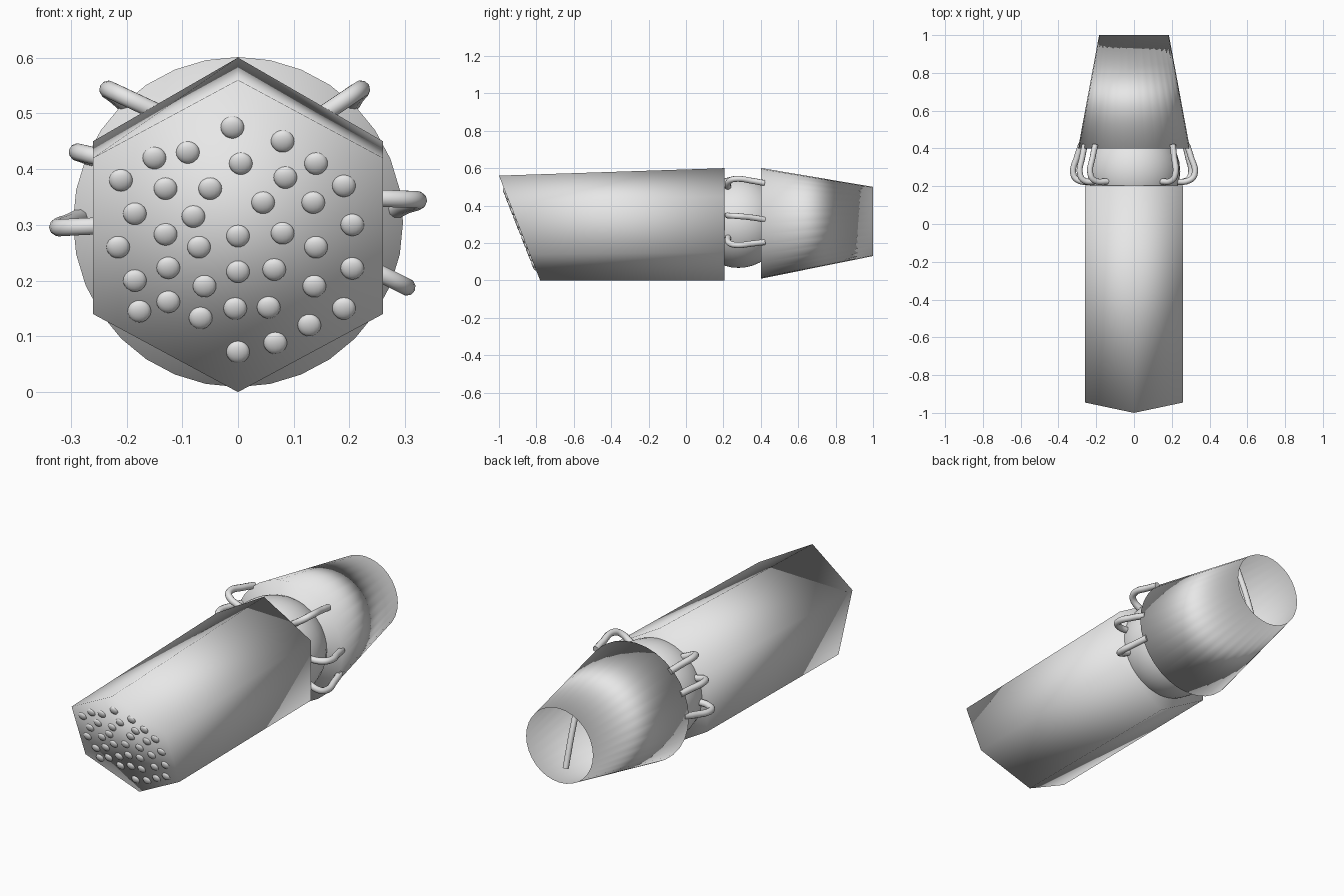
import bpy, bmesh, math
from mathutils import Matrix, Vector

if "Cube" in bpy.data.objects:
    bpy.data.objects.remove(bpy.data.objects["Cube"])

grey = bpy.data.materials.new("plain_grey")
grey.diffuse_color = (0.8, 0.8, 0.8, 1)
grey.use_nodes = True
grey.node_tree.nodes["Principled BSDF"].inputs["Base Color"].default_value = grey.diffuse_color


def finish(name, bm):
    bmesh.ops.recalc_face_normals(bm, faces=bm.faces)
    for f in bm.faces:
        f.smooth = True
    me = bpy.data.meshes.new(name)
    bm.to_mesh(me)
    bm.free()
    me.materials.append(grey)
    ob = bpy.data.objects.new(name, me)
    bpy.context.collection.objects.link(ob)
    return ob


def tube(name, pts, radius):
    cu = bpy.data.curves.new(name, 'CURVE')
    cu.dimensions = '3D'
    cu.bevel_depth = radius
    cu.bevel_resolution = 3
    cu.resolution_u = 6
    cu.use_fill_caps = True
    sp = cu.splines.new('BEZIER')
    sp.bezier_points.add(len(pts) - 1)
    for bp, p in zip(sp.bezier_points, pts):
        bp.co = p
        bp.handle_left_type = bp.handle_right_type = 'AUTO'
    cu.materials.append(grey)
    ob = bpy.data.objects.new(name, cu)
    bpy.context.collection.objects.link(ob)
    bpy.ops.object.select_all(action='DESELECT')
    ob.select_set(True)
    bpy.context.view_layer.objects.active = ob
    bpy.ops.object.convert(target='MESH')


def face_y(z):
    # slanted front plane of the hexagonal body
    return -0.78 - 0.22 * z / 0.56


# hexagonal body: slanted front, upright back
bm = bmesh.new()
front_xz = [(0, .56), (.26, .42), (.26, .14), (0, 0), (-.26, .14), (-.26, .42)]
back_xz = [(0, .6), (.26, .45), (.26, .15), (0, 0), (-.26, .15), (-.26, .45)]
a = [bm.verts.new((x, face_y(z), z)) for x, z in front_xz]
b = [bm.verts.new((x, .205, z)) for x, z in back_xz]
for i in range(6):
    j = (i + 1) % 6
    bm.faces.new((a[i], a[j], b[j], b[i]))
bm.faces.new(a)
bm.faces.new(b)
finish("hexagonal_body", bm)

# flattened studs scattered over the slanted face
dots = [(-.01, .475), (.08, .45), (-.15, .42), (-.09, .43), (.005, .41), (.14, .41),
        (-.21, .38), (-.13, .365), (-.05, .365), (.085, .385), (.19, .37), (.045, .34),
        (.135, .34), (-.185, .32), (-.08, .315), (.205, .30), (-.13, .283), (-.215, .26),
        (-.07, .26), (0, .28), (.08, .285), (.14, .26), (-.125, .223), (-.185, .20),
        (-.06, .19), (0, .216), (.065, .22), (.205, .222), (.137, .19), (-.177, .145),
        (-.125, .162), (-.067, .133), (-.005, .15), (.055, .152), (.19, .15),
        (.128, .12), (.067, .088), (0, .072)]
bm = bmesh.new()
tilt = Matrix.Rotation(-math.atan2(.22, .56), 4, 'X')
for x, z in dots:
    m = Matrix.Translation((x, face_y(z), z)) @ tilt.inverted() @ Matrix.Diagonal((1, .5, 1, 1))
    bmesh.ops.create_uvsphere(bm, u_segments=16, v_segments=10, radius=.021, matrix=m)
finish("face_studs", bm)

# ball joint
bm = bmesh.new()
bmesh.ops.create_uvsphere(bm, u_segments=32, v_segments=20, radius=.245,
                          matrix=Matrix.Translation((0, .28, .312)))
finish("ball_joint", bm)

# tapered hollow cup: outer wall, knife-edge rim, inner wall
bm = bmesh.new()
rings = []
for y, r, zc in [(.4, .296, .305), (1, .185, .315), (.45, .285, .306)]:
    rings.append([bm.verts.new((r * math.cos(t), y, zc + r * math.sin(t)))
                  for t in (2 * math.pi * k / 32 for k in range(32))])
for p, q in zip(rings, rings[1:]):
    for i in range(32):
        j = (i + 1) % 32
        bm.faces.new((p[i], p[j], q[j], q[i]))
bm.faces.new(rings[0])
bm.faces.new(rings[2])
finish("tapered_cup", bm)

# rod standing inside the cup
tube("inner_rod", [(.022, .92, .165), (.022, .865, .34), (.022, .80, .51)], .014)

# hooked cables: start on ball, outer bend, end in the cup (x, z each)
cables = [((.14, .49), (.218, .542), (.205, .52)),
          ((.20, .35), (.32, .345), (.28, .325)),
          ((.21, .235), (.30, .19), (.27, .205)),
          ((-.14, .50), (-.23, .542), (-.205, .52)),
          ((-.20, .41), (-.285, .43), (-.26, .42)),
          ((-.21, .30), (-.32, .295), (-.28, .315))]
for n, (s, o, e) in enumerate(cables, 1):
    s, o, e = Vector(s), Vector(o), Vector(e)
    mid = s.lerp(o, .75)
    tail = o.lerp(e, .5)
    tube("cable_%d" % n, [(s.x, .225, s.y), (mid.x, .23, mid.y), (o.x, .26, o.y),
                          (tail.x, .36, tail.y), (e.x, .42, e.y)], .016)
